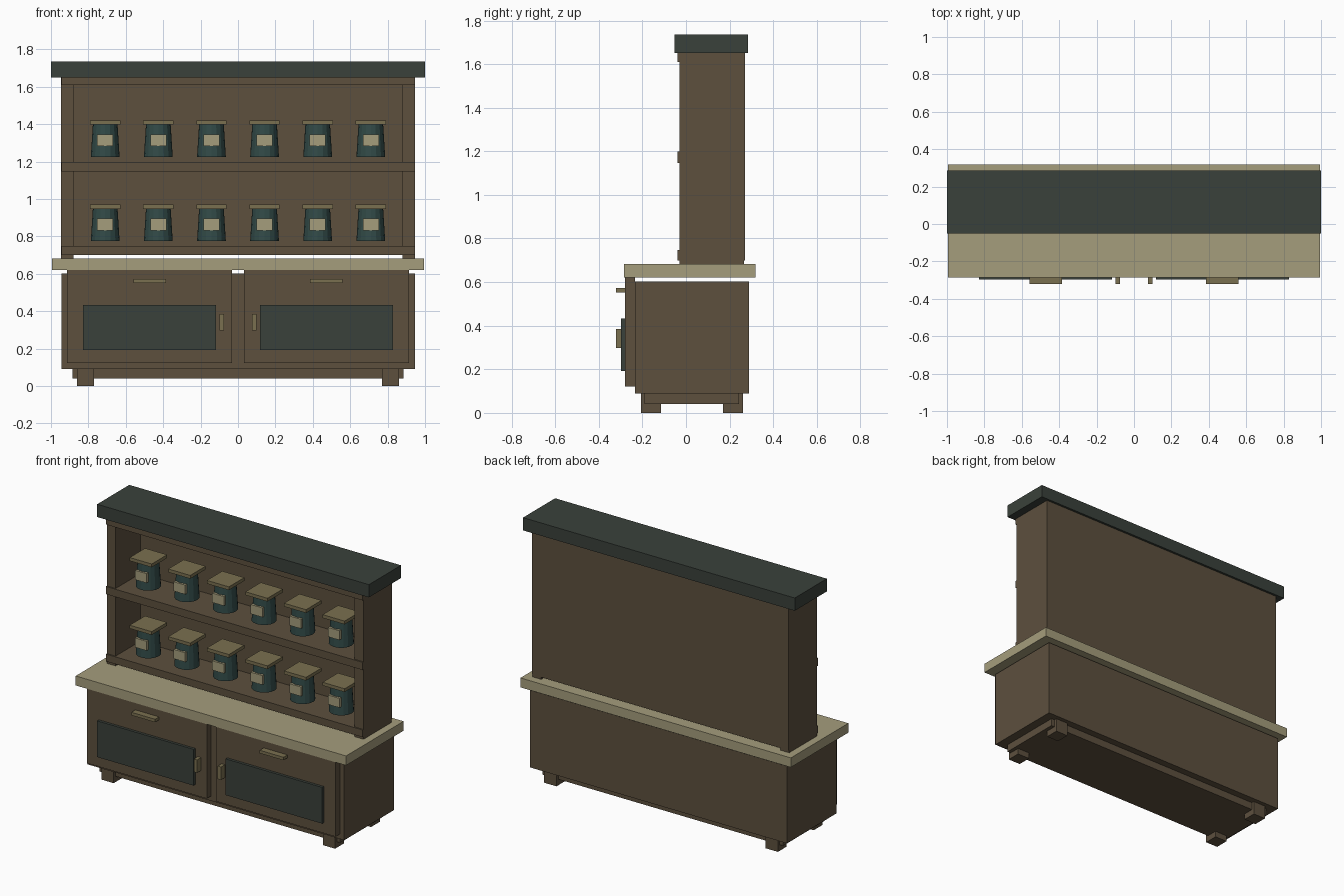
import bpy, bmesh
from mathutils import Matrix

if "Cube" in bpy.data.objects:
    bpy.data.objects.remove(bpy.data.objects["Cube"])


def material(name, r, g, b):
    m = bpy.data.materials.new(name)
    m.diffuse_color = (r, g, b, 1)
    m.use_nodes = True
    m.node_tree.nodes["Principled BSDF"].inputs["Base Color"].default_value = m.diffuse_color
    return m


WOOD = material("brown_wood", 0.109, 0.080, 0.048)
STONE = material("cream", 0.376, 0.337, 0.202)
DARK = material("dark_green", 0.042, 0.053, 0.043)
TEAL = material("teal_glaze", 0.032, 0.070, 0.065)
BRASS = material("brass", 0.195, 0.162, 0.080)


def finish(name, bm, mat):
    me = bpy.data.meshes.new(name)
    bm.to_mesh(me)
    bm.free()
    me.materials.append(mat)
    ob = bpy.data.objects.new(name, me)
    bpy.context.collection.objects.link(ob)
    return ob


def box(name, x, y, z, mat):
    """Box from (min, max) ranges on each axis."""
    bm = bmesh.new()
    size = [r[1] - r[0] for r in (x, y, z)]
    mid = [(r[1] + r[0]) / 2 for r in (x, y, z)]
    bmesh.ops.create_cube(bm, size=1, matrix=Matrix.Translation(mid) @ Matrix.Diagonal((*size, 1)))
    return finish(name, bm, mat)


def pair(name, x, y, z, mat):
    """Box on the right plus its mirrored twin on the left."""
    box(name + "_right", x, y, z, mat)
    box(name + "_left", (-x[1], -x[0]), y, z, mat)


# Base: feet, plinth, cabinet and worktop
pair("front_foot", (0.77, 0.86), (-0.207, -0.115), (0, 0.09), WOOD)
pair("back_foot", (0.77, 0.86), (0.17, 0.262), (0, 0.09), WOOD)
box("plinth", (-0.885, 0.885), (-0.19, 0.243), (0.04, 0.09), WOOD)
box("cabinet_body", (-0.945, 0.945), (-0.235, 0.29), (0.09, 0.603), WOOD)
box("worktop", (-0.995, 0.995), (-0.285, 0.319), (0.62, 0.683), STONE)

# Doors with inset panels and handles
pair("door", (0.033, 0.914), (-0.28, -0.235), (0.122, 0.62), WOOD)
pair("door_panel", (0.118, 0.828), (-0.298, -0.28), (0.193, 0.434), DARK)
pair("door_handle", (0.076, 0.1), (-0.322, -0.28), (0.298, 0.384), BRASS)
pair("drawer_pull", (0.385, 0.56), (-0.322, -0.28), (0.552, 0.572), BRASS)

# Upper hutch: sides, back, shelves and cornice
pair("hutch_side", (0.88, 0.945), (-0.03, 0.265), (0.683, 1.65), WOOD)
box("hutch_back", (-0.945, 0.945), (0.23, 0.27), (0.7, 1.65), WOOD)
for name, z in (("lower_shelf", (0.7, 0.748)), ("upper_shelf", (1.147, 1.198)),
                ("hutch_top", (1.61, 1.65))):
    box(name, (-0.945, 0.945), (-0.039, 0.25), z, WOOD)
box("cornice", (-1, 1), (-0.052, 0.285), (1.65, 1.735), DARK)


# Jars: tapered body, square lid, flat label
def jar(tag, x, z, y=0.072):
    bm = bmesh.new()
    bmesh.ops.create_cone(bm, cap_ends=True, segments=16, radius1=0.077, radius2=0.066,
                          depth=0.175, matrix=Matrix.Translation((x, y, z + 0.0875)))
    finish("jar_body_" + tag, bm, TEAL)
    box("jar_lid_" + tag, (x - 0.081, x + 0.081), (y - 0.081, y + 0.081), (z + 0.173, z + 0.195), BRASS)
    box("jar_label_" + tag, (x - 0.043, x + 0.043), (y - 0.08, y - 0.062), (z + 0.058, z + 0.12), STONE)


for row, z in enumerate((0.775, 1.225)):
    for col in range(6):
        jar(f"{row}_{col}", (col - 2.5) * 0.284, z)
